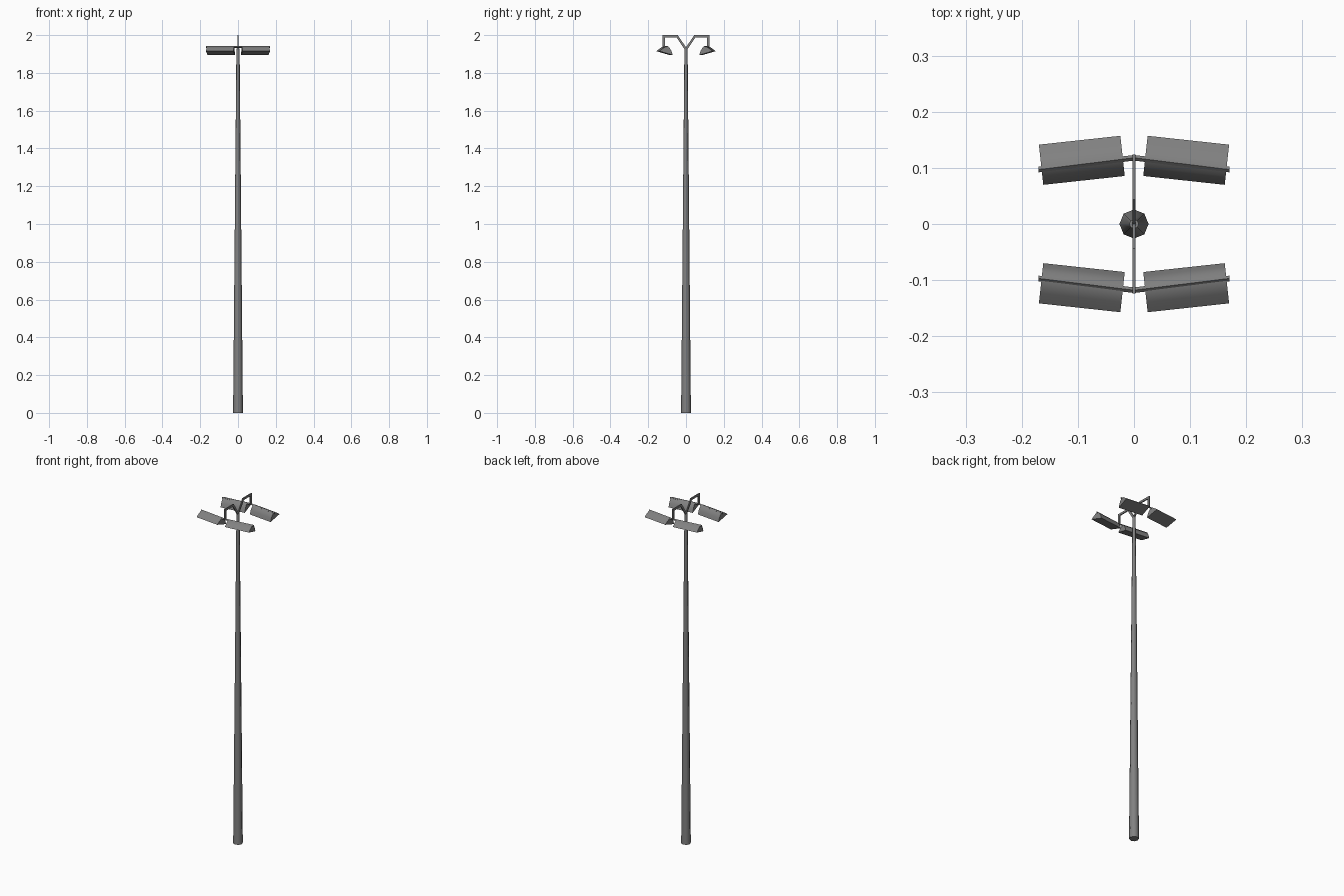
import bpy, bmesh, math
from mathutils import Vector, Matrix

if "Cube" in bpy.data.objects:
    bpy.data.objects.remove(bpy.data.objects["Cube"])

metal = bpy.data.materials.new("grey metal")
metal.diffuse_color = (0.22, 0.22, 0.22, 1)
metal.use_nodes = True
metal.node_tree.nodes["Principled BSDF"].inputs["Base Color"].default_value = metal.diffuse_color


def finish(bm, name, smooth=None):
    bmesh.ops.recalc_face_normals(bm, faces=bm.faces)
    me = bpy.data.meshes.new(name)
    bm.to_mesh(me)
    bm.free()
    ob = bpy.data.objects.new(name, me)
    bpy.context.collection.objects.link(ob)
    me.materials.append(metal)
    if smooth:
        bpy.ops.object.select_all(action='DESELECT')
        ob.select_set(True)
        bpy.context.view_layer.objects.active = ob
        bpy.ops.object.shade_smooth_by_angle(angle=math.radians(smooth))
    return ob


def loft(name, rings, smooth=None):
    """Skin a list of equal-length point rings and cap both ends."""
    bm = bmesh.new()
    vs = [[bm.verts.new(p) for p in r] for r in rings]
    n = len(vs[0])
    for a, b in zip(vs, vs[1:]):
        for i in range(n):
            j = (i + 1) % n
            bm.faces.new((a[i], a[j], b[j], b[i]))
    bm.faces.new(vs[0])
    bm.faces.new(vs[-1])
    return finish(bm, name, smooth)


# tapered octagonal pole
def octagon(r, z):
    return [(r * math.cos(k * math.pi / 4), r * math.sin(k * math.pi / 4), z) for k in range(8)]

loft("pole", [octagon(0.026, 0), octagon(0.0085, 1.93)], 50)

for s, side in ((1, "back"), (-1, "front")):
    # flat bent arm: mitred strip rising, running out and dropping to the lamps
    path = [(0, 1.925), (0.047, 1.994), (0.118, 1.994), (0.118, 1.936)]
    pts = [Vector(p) for p in path]
    rings = []
    for i, p in enumerate(pts):
        d0 = (p - pts[i - 1]).normalized() if i else (pts[1] - p).normalized()
        d1 = (pts[i + 1] - p).normalized() if i < 3 else d0
        n0, n1 = Vector((-d0.y, d0.x)), Vector((-d1.y, d1.x))
        m = (n0 + n1).normalized()
        m *= 0.006 / m.dot(n0)
        a, b = p + m, p - m
        rings.append([(-0.003, s * a.x, a.y), (0.003, s * a.x, a.y),
                      (0.003, s * b.x, b.y), (-0.003, s * b.x, b.y)])
    loft(side + "_arm", rings)

    # swept crossbar of diamond section carrying both lamps
    rings = []
    for x, y in ((-0.17, 0.097), (0, 0.118), (0.17, 0.097)):
        rings.append([(x, s * (y + dy), 1.938 + dz)
                      for dy, dz in ((0.005, 0), (0, 0.005), (-0.005, 0), (0, -0.005))])
    loft(side + "_crossbar", rings)

    # floodlights: curved hood over a flat face tilted outwards
    profile = [(0.036, 1.915), (0.018, 1.929), (0.004, 1.938), (-0.008, 1.940),
               (-0.020, 1.931), (-0.029, 1.915), (-0.036, 1.894)]
    for t, hand in ((1, "right"), (-1, "left")):
        rot = Matrix.Rotation(math.radians(-6.2), 3, 'Z')
        rings = []
        for u in (-0.073, 0.073):
            ring = []
            for v, z in profile:
                q = rot @ Vector((u, v, 0))
                ring.append((t * (0.093 + q.x), s * (0.1135 + q.y), z))
            rings.append(ring)
        loft(f"{side}_{hand}_floodlight", rings, 40)
